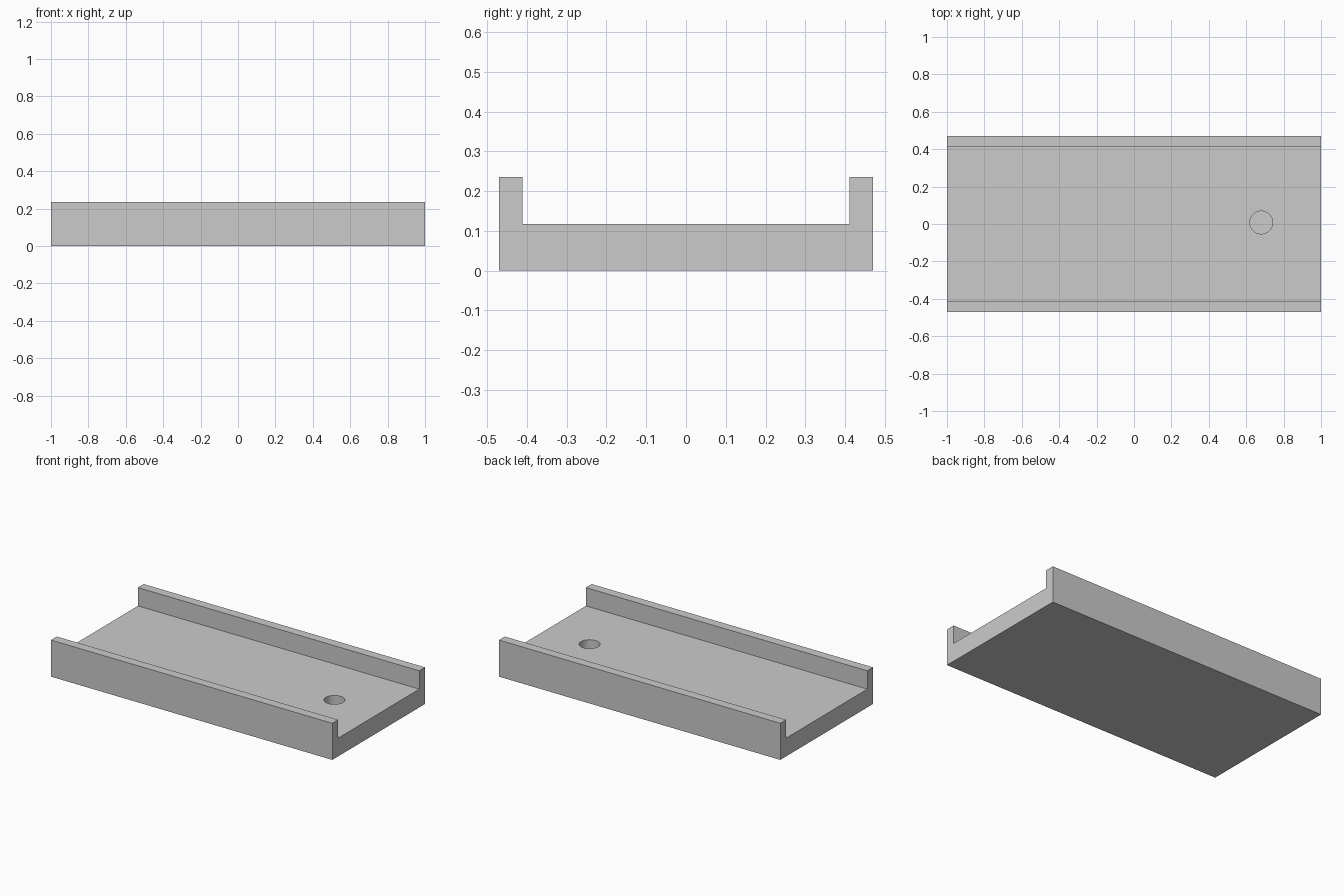
import bpy, bmesh

if "Cube" in bpy.data.objects:
    bpy.data.objects.remove(bpy.data.objects["Cube"])

L, W, INNER = 1.0, 0.4706, 0.4118     # half length, half width, half width between lips
FLOOR, TOP = 0.1176, 0.2353           # floor height, lip height
HOLE_R, HOLE_DEPTH = 0.061, 0.09


def make_object(name, bm):
    bmesh.ops.recalc_face_normals(bm, faces=bm.faces)
    mesh = bpy.data.meshes.new(name)
    bm.to_mesh(mesh)
    bm.free()
    obj = bpy.data.objects.new(name, mesh)
    bpy.context.collection.objects.link(obj)
    return obj


# Channel tray: U-shaped profile extruded along x
half = [(W, 0), (W, TOP), (INNER, TOP), (INNER, FLOOR)]
profile = half + [(-y, z) for y, z in reversed(half)]
bm = bmesh.new()
face = bm.faces.new([bm.verts.new((-L, y, z)) for y, z in profile])
end = bmesh.ops.extrude_face_region(bm, geom=[face])["geom"]
bmesh.ops.translate(bm, vec=(2 * L, 0, 0),
                    verts=[v for v in end if isinstance(v, bmesh.types.BMVert)])
tray = make_object("channel_tray", bm)

# Blind round hole in the floor near the right end
bm = bmesh.new()
bmesh.ops.create_cone(bm, cap_ends=True, segments=48, radius1=HOLE_R,
                      radius2=HOLE_R, depth=2 * HOLE_DEPTH)
cutter = make_object("hole_cutter", bm)
cutter.location = (0.68, 0.008, FLOOR)
cutter.hide_render = True
cutter.display_type = 'WIRE'

cut = tray.modifiers.new("round_hole", 'BOOLEAN')
cut.operation = 'DIFFERENCE'
cut.solver = 'EXACT'
cut.object = cutter

# Apply the cut, remove the cutter, smooth only the hole wall
bpy.context.view_layer.objects.active = tray
tray.select_set(True)
bpy.ops.object.modifier_apply(modifier=cut.name)
bpy.data.objects.remove(cutter)
bpy.ops.object.shade_smooth_by_angle(angle=0.52)
